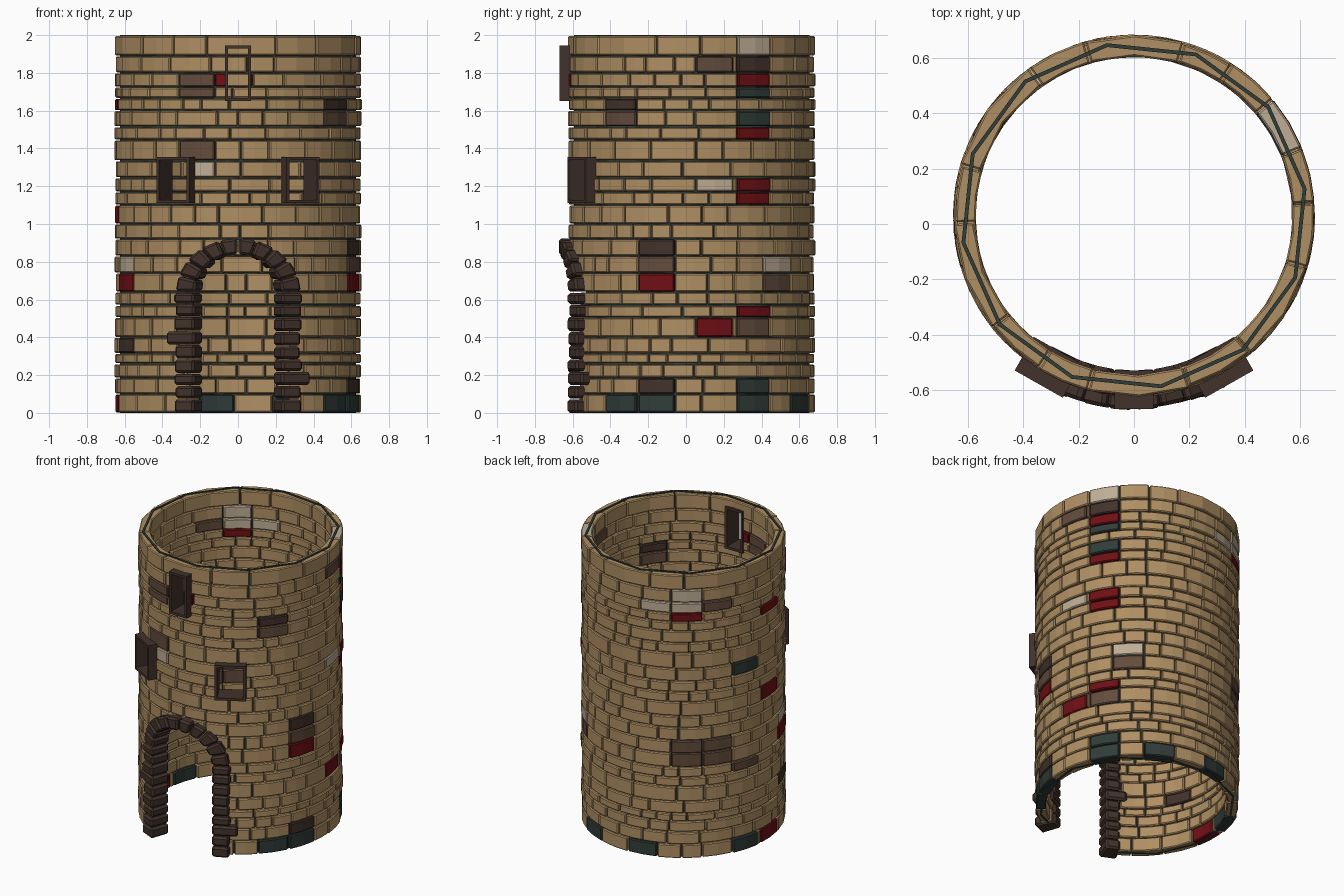
import bpy, bmesh, math, random
from mathutils import Vector

random.seed(7)
if "Cube" in bpy.data.objects:
    bpy.data.objects.remove(bpy.data.objects["Cube"])

CY = 0.03                      # tower axis offset along y
R_IN, R_OUT = 0.578, 0.65      # brick wall
F_IN, F_OUT = 0.56, 0.70       # door and window surrounds

COLOURS = {
    "tan": (0.43, 0.275, 0.125),
    "brown": (0.125, 0.072, 0.046),
    "dark_brown": (0.055, 0.032, 0.025),
    "red": (0.16, 0.005, 0.007),
    "slate": (0.03, 0.045, 0.04),
    "beige": (0.52, 0.42, 0.3),
}
NAMES = list(COLOURS)
MATS = {}
for name, rgb in COLOURS.items():
    mat = bpy.data.materials.new(name)
    mat.use_nodes = True
    mat.diffuse_color = (*rgb, 1)
    shader = mat.node_tree.nodes["Principled BSDF"]
    shader.inputs["Base Color"].default_value = (*rgb, 1)
    shader.inputs["Roughness"].default_value = 0.9
    MATS[name] = mat


def polar(angle, r, z):
    """Point around the tower axis; angle 0 faces the front."""
    return Vector((r * math.sin(angle), CY - r * math.cos(angle), z))


def loft(bm, sections, mat=0, closed=False):
    """Skin matching loops into one solid, capped unless closed."""
    rings = [[bm.verts.new(p) for p in s] for s in sections]
    pairs = list(zip(rings, rings[1:]))
    if closed:
        pairs.append((rings[-1], rings[0]))
    faces = []
    for a, b in pairs:
        for i in range(len(a)):
            j = (i + 1) % len(a)
            faces.append(bm.faces.new((a[i], a[j], b[j], b[i])))
    if not closed:
        faces += [bm.faces.new(rings[0]), bm.faces.new(rings[-1])]
    for f in faces:
        f.material_index = mat


def finish(bm, name, colours):
    bmesh.ops.recalc_face_normals(bm, faces=bm.faces)
    mesh = bpy.data.meshes.new(name)
    bm.to_mesh(mesh)
    bm.free()
    for c in colours:
        mesh.materials.append(MATS[c])
    obj = bpy.data.objects.new(name, mesh)
    bpy.context.collection.objects.link(obj)
    return obj


def bevel(obj, width):
    mod = obj.modifiers.new("worn_edges", "BEVEL")
    mod.width = width
    mod.segments = 1
    mod.limit_method = "ANGLE"


def cut(obj, cutter):
    mod = obj.modifiers.new("openings", "BOOLEAN")
    mod.operation = "DIFFERENCE"
    mod.solver = "EXACT"
    mod.object = cutter


def apply_all(obj):
    graph = bpy.context.evaluated_depsgraph_get()
    mesh = bpy.data.meshes.new_from_object(obj.evaluated_get(graph))
    obj.modifiers.clear()
    obj.data = mesh


# Course heights, bottom to top
LEVELS = [0, .1, .185, .26, .315, .4, .505, .57, .64, .74, .83, .92, 1, 1.1, 1.17,
          1.245, 1.335, 1.445, 1.515, 1.6, 1.665, 1.725, 1.8, 1.89, 1.997]

# Odd-coloured bricks stand in columns: angle in degrees, then courses per colour
COLUMNS = {
    -169: {"slate": [0]},
    -161: {"beige": [21]},
    -143: {"brown": [8, 9], "red": [20], "beige": [21, 22]},
    -125: {"brown": [8, 9, 21]},
    -107: {"slate": [0, 15], "brown": [7]},
    -86: {"red": [0, 12, 19]},
    -67: {"red": [8], "dark_brown": [4], "beige": [9]},
    -20: {"brown": [16, 20, 21], "beige": [15]},
    -2: {"red": [21]},
    54: {"slate": [0], "dark_brown": [19], "brown": [18]},
    73: {"slate": [0], "dark_brown": [1, 10], "brown": [9], "red": [8]},
    101: {"red": [5], "brown": [22], "beige": [14]},
    121: {"red": [6, 13, 14, 17, 21], "slate": [0, 1, 18, 20], "brown": [5],
          "dark_brown": [22], "beige": [23]},
    135: {"beige": [9], "brown": [8]},
    153: {"slate": [0]},
}
HALF = 9


def fill(start, end, size):
    """Split an angular span into plain bricks of uneven length."""
    n = max(1, round((end - start) / size))
    weights = [random.uniform(0.6, 1.4) for _ in range(n)]
    bricks, a = [], start
    for w in weights:
        b = a + (end - start) * w / sum(weights)
        bricks.append((a, b, "tan"))
        a = b
    return bricks


# Brick wall
bm = bmesh.new()
for course, (z0, z1) in enumerate(zip(LEVELS, LEVELS[1:])):
    odd = [(mid - HALF, mid + HALF, colour) for mid, rows in COLUMNS.items()
           for colour, courses in rows.items() if course in courses]
    size = 25 if z1 > 1.9 else 13 + 90 * max(0, z1 - z0 - 0.06)
    bricks = list(odd)
    for i, (_, end, _) in enumerate(odd):
        start = odd[i + 1][0] if i + 1 < len(odd) else odd[0][0] + 360
        if start - end > 1:
            bricks += fill(end, start, size)
    if not odd:
        shift = random.uniform(0, 30)
        bricks = fill(shift, shift + 360, size)
    for a, b, colour in bricks:
        a, b = math.radians(a) + 0.005, math.radians(b) - 0.005
        r1 = R_OUT + random.uniform(-0.004, 0.006)
        r0 = R_IN + random.uniform(-0.005, 0.005)
        lo, hi = z0 + 0.003, z1 - 0.003
        loft(bm, [[polar(t, r0, lo), polar(t, r1, lo), polar(t, r1, hi), polar(t, r0, hi)]
                  for t in (a, (a + b) / 2, b)], NAMES.index(colour))
wall = finish(bm, "brick_wall", NAMES)
bevel(wall, 0.006)

# Mortar ring showing between the bricks
bm = bmesh.new()
SIDES = 12
loft(bm, [[polar(math.tau * (i + 0.3) / SIDES, r, z)
           for r, z in ((0.618, 0), (0.632, 0), (0.632, 2), (0.618, 2))]
          for i in range(SIDES)], closed=True)
mortar = finish(bm, "mortar_core", ["slate"])


def radial_box(bm, angle, u0, u1, z0, z1, r0, r1):
    out = Vector((math.sin(angle), -math.cos(angle), 0))
    side = Vector((math.cos(angle), math.sin(angle), 0))
    loft(bm, [[Vector((0, CY, z)) + out * r + side * u
               for u, z in ((u0, z0), (u1, z0), (u1, z1), (u0, z1))] for r in (r0, r1)])


# Window frames: angle, half width, bottom, top
T = 0.017
TURN = math.radians(29.5)
cutters = bmesh.new()
for name, angle, h, z0, z1 in (("upper_window_frame", 0, 0.07, 1.65, 1.945),
                               ("left_window_frame", TURN, 0.1, 1.11, 1.355),
                               ("right_window_frame", -TURN, 0.1, 1.11, 1.355)):
    bm = bmesh.new()
    for u0, u1, lo, hi in ((-h, T - h, z0, z1), (h - T, h, z0, z1),
                           (T - h, h - T, z0, z0 + T), (T - h, h - T, z1 - T, z1)):
        radial_box(bm, angle, u0, u1, lo, hi, F_IN, F_OUT)
    finish(bm, name, ["dark_brown"])
    e = T / 2
    radial_box(cutters, angle, e - h, h - e, z0 + e, z1 - e, 0.45, 0.8)

# Doorway opening
SPRING = 0.64


def arch_point(t, half, rise):
    return half * math.cos(t), SPRING + rise * math.sin(t)


outline = [arch_point(math.pi * i / 16, 0.27, 0.245) for i in range(17)]
outline += [(-0.27, -0.1), (0.27, -0.1)]
loft(cutters, [[Vector((x, y, z)) for x, z in outline] for y in (-0.9, -0.2)])
cutter = finish(cutters, "opening_cutter", [])
cutter.hide_render = True
for obj in (wall, mortar):
    cut(obj, cutter)
    apply_all(obj)
bpy.data.objects.remove(cutter)


# Stone surround of the doorway
def arch_block(bm, corners):
    r1 = F_OUT + random.uniform(-0.008, 0.004)
    loft(bm, [[polar(math.asin(u / 0.66), r, z) for u, z in corners] for r in (F_IN, r1)])


bm = bmesh.new()
COUNT = 10
INNER, OUTER = (0.22, 0.2), (0.32, 0.285)
for i in range(COUNT):
    t0 = math.pi * i / COUNT + 0.012
    t1 = math.pi * (i + 1) / COUNT - 0.012
    arch_block(bm, [arch_point(t0, *INNER), arch_point(t0, *OUTER),
                    arch_point(t1, *OUTER), arch_point(t1, *INNER)])
for side, long_row in ((1, 2), (-1, 5)):
    steps = [random.uniform(0.85, 1.15) for _ in range(9)]
    z = 0
    for row, step in enumerate(steps):
        top = z + step * SPRING / sum(steps)
        outer = 0.365 if row == long_row else OUTER[0] + random.uniform(-0.006, 0.006)
        arch_block(bm, [(side * u, h) for u, h in
                        ((INNER[0], z), (outer, z), (outer, top - 0.005), (INNER[0], top - 0.005))])
        z = top
surround = finish(bm, "doorway_surround", ["dark_brown"])
bevel(surround, 0.013)
apply_all(surround)
